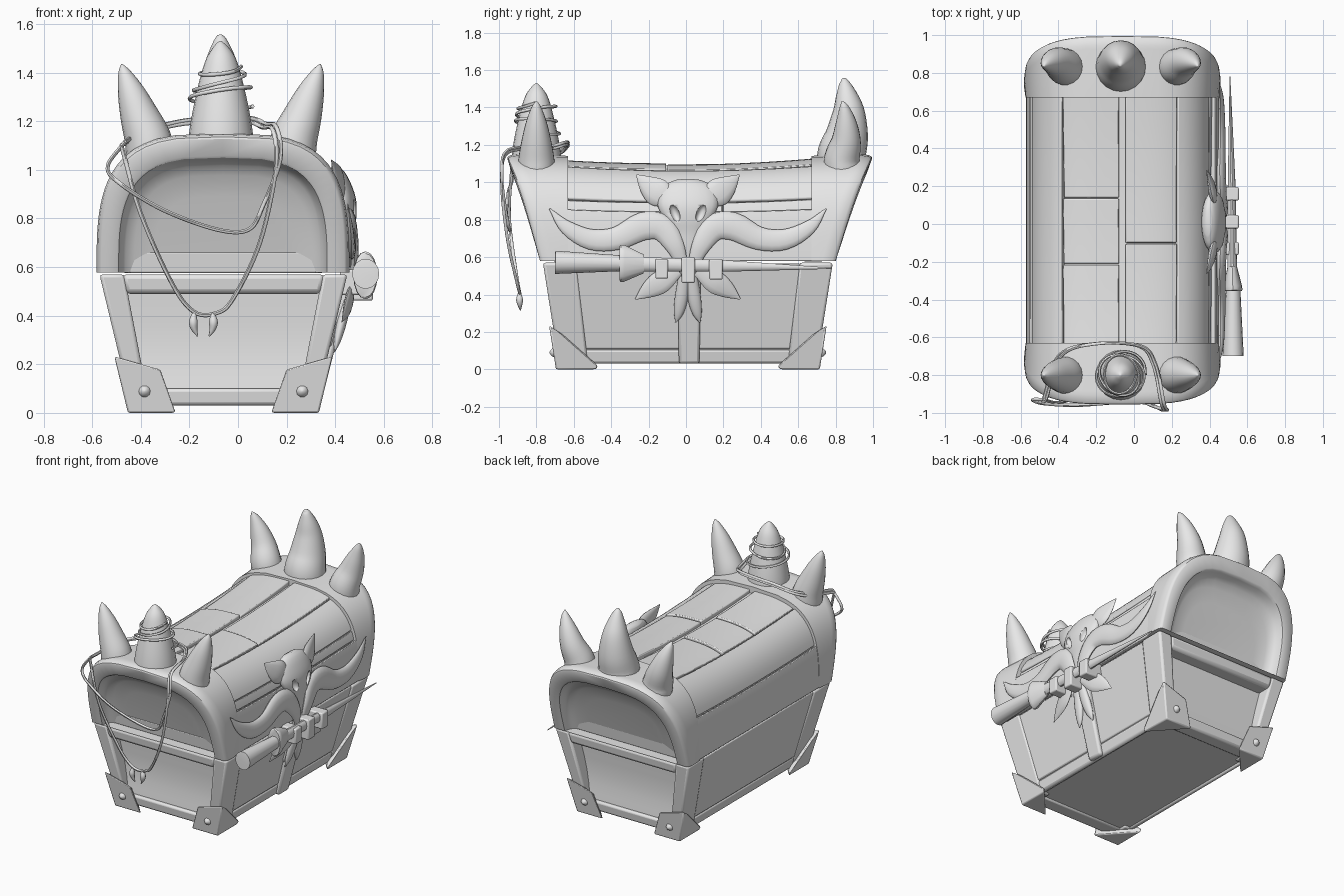
import bpy, bmesh, math, random
from mathutils import Vector

random.seed(4)
stone = bpy.data.materials.new("plain_grey")
stone.diffuse_color = (0.8, 0.8, 0.8, 1)
CX = -0.062


def finish(name, bm, bevel=0.0, angle=40):
    bmesh.ops.recalc_face_normals(bm, faces=bm.faces)
    me = bpy.data.meshes.new(name)
    bm.to_mesh(me)
    bm.free()
    ob = bpy.data.objects.new(name, me)
    bpy.context.collection.objects.link(ob)
    me.materials.append(stone)
    if bevel:
        m = ob.modifiers.new("soft_edges", 'BEVEL')
        m.width, m.segments = bevel, 2
    bpy.ops.object.select_all(action='DESELECT')
    ob.select_set(True)
    bpy.context.view_layer.objects.active = ob
    bpy.ops.object.shade_smooth_by_angle(angle=math.radians(angle))
    return ob


def loft(name, rings, bevel=0.0, angle=40):
    bm = bmesh.new()
    vs = [[bm.verts.new(p) for p in r] for r in rings]
    n = len(vs[0])
    for a, b in zip(vs, vs[1:]):
        for i in range(n):
            bm.faces.new((a[i], a[(i + 1) % n], b[(i + 1) % n], b[i]))
    bm.faces.new(vs[0])
    bm.faces.new(vs[-1])
    return finish(name, bm, bevel, angle)


def spline(pts, k):
    """Smooth path through (x, y, z, radius) points."""
    P = [Vector(p) for p in pts]
    P = [2 * P[0] - P[1]] + P + [2 * P[-1] - P[-2]]
    out = []
    for a, b, c, d in zip(P, P[1:], P[2:], P[3:]):
        for j in range(k):
            t = j / k
            out.append(0.5 * (2 * b + (c - a) * t + (2 * a - 5 * b + 4 * c - d) * t * t
                              + (3 * b - a - 3 * c + d) * t ** 3))
    return out + [P[-2]]


def sweep(name, pts, k=5, n=12, flat=1.0, angle=60):
    path = spline(pts, k) if k > 1 else [Vector(p) for p in pts]
    ref, rings = Vector((1, 0, 0)), []
    for i, p in enumerate(path):
        t = (path[min(i + 1, len(path) - 1)] - path[max(i - 1, 0)]).to_3d().normalized()
        ref = (ref - t * ref.dot(t)).normalized()
        side, r = t.cross(ref), max(p[3], 0.003)
        rings.append([p.to_3d() + (ref * math.cos(a) * flat + side * math.sin(a)) * r
                      for a in (2 * math.pi * j / n for j in range(n))])
    return loft(name, rings, angle=angle)


# ---- tapered body, addressed by u (x), v (y) in -1..1 and w (height) in 0..1
def body_point(u, v, w):
    return Vector((-0.06 + u * (0.38 + 0.13 * w), v * (0.69 + 0.085 * w) + 0.01, 0.03 + 0.54 * w))


def block(name, u0, u1, v0, v1, w0, w1, bevel=0.014):
    return loft(name, [[body_point(u, v, w) for u, v in ((u0, v0), (u1, v0), (u1, v1), (u0, v1))]
                       for w in (w0, w1)], bevel, 30)


block("body_core", -0.965, 0.965, -0.86, 0.86, 0.02, 0.98, 0)
for s in (-1, 1):
    for q in (-1, 1):
        block("corner_post", *sorted((0.8 * s, s)), *sorted((0.77 * q, q)), 0, 1)
    block("end_top_rail", -0.82, 0.82, *sorted((0.84 * s, 1.0 * s)), 0.85, 1, 0.02)
    block("end_bottom_rail", -0.85, 0.85, *sorted((0.84 * s, 0.985 * s)), 0, 0.13)
    # hollowed end panel, curving out to the bottom rail
    loft("end_panel", [[body_point(u, s * v, w) for u, v in ((-0.82, 0.84), (0.82, 0.84), (0.82, b), (-0.82, b))]
                       for w, b in ((0.1, 0.955), (0.2, 0.935), (0.32, 0.912), (0.46, 0.893),
                                    (0.62, 0.882), (0.9, 0.876))])
    block("side_bottom_rail", *sorted((0.9 * s, 0.985 * s)), -0.8, 0.8, 0, 0.14)
    block("side_board", *sorted((0.9 * s, 0.985 * s)), -0.78, 0.78, 0.145, 0.99, 0.008)
block("front_strap", 0.95, 1.05, -0.07, 0.09, 0, 0.95)

# ---- corner brackets with studs
for s in (-1, 1):
    for q in (-1, 1):
        def corner(dx, dy, z):
            w = (z - 0.03) / 0.54
            return (-0.06 + s * (0.40 + 0.13 * w - dx), 0.01 + q * (0.71 + 0.085 * w - dy), z)
        bm = bmesh.new()
        for p in ((0, 0, 0), (0, 0, 0.235), (0.18, 0, 0.18), (0.2, 0, 0),
                  (0, 0.07, 0.185), (0, 0.23, 0.02), (0, 0.22, 0)):
            bm.verts.new(corner(*p))
        bmesh.ops.convex_hull(bm, input=bm.verts)
        finish("corner_bracket", bm, 0.008, 30)
        for a, d in ((corner(0.09, 0, 0.09), Vector((0, q, 0))), (corner(0, 0.09, 0.09), Vector((s, 0, 0)))):
            a = Vector(a)
            sweep("bracket_stud", [(*(a - d * 0.01), 0.028), (*(a + d * 0.008), 0.02),
                                   (*(a + d * 0.02), 0.004)], 2, 10)


# ---- arched lid
def arch(t, s=1.0, sag=0.0):
    c, h = math.cos(math.pi * t), max(math.sin(math.pi * t), 0)
    return (CX + math.copysign(abs(c) ** 0.62, c) * 0.52 * s,
            0.578 + 0.572 * s * h ** 0.62 * (1 - sag))


N = 40
STEPS = [0.5 - 0.5 * math.copysign(abs(math.cos(math.pi * i / N)) ** 0.8, math.cos(math.pi * i / N))
         for i in range(N + 1)]
for q, inner, base, slope in ((-1, 0.63, 0.78, 0.32), (1, 0.67, 0.80, 0.355)):
    # each ring: scale of the arch, distance back from the sloping end face
    rings = [[(x, q * inner, z) for x, z in (arch(t, 0.9) for t in STEPS)],
             [(x, q * inner, z) for x, z in (arch(t, 0.985) for t in STEPS)]]
    for s, back in ((1.0, 0.075), (1.0, 0.055), (0.99, 0.02), (0.975, 0.005), (0.96, 0), (0.84, 0.0),
                    (0.825, 0.004), (0.815, 0.018), (0.80, 0.045), (0.77, 0.065), (0.7, 0.08), (0.55, 0.088)):
        rings.append([(x, q * (base + slope * (z - 0.578) - back - 0.035 * abs((x - CX) / 0.52) ** 4
                               * max(0, (z - 0.578) / 0.57)), z)
                      for x, z in (arch(t, s) for t in STEPS)])
    loft("lid_end_rim", rings, angle=32)
    block("lid_end_board", -0.8, 0.8, *sorted((0.8 * q, 0.925 * q)), 1.01, 1.17, 0.006)

ys = [-0.66 + 1.34 * i / 10 for i in range(11)]


def sag(y):
    return 0.05 * (1 - min(1, (y / 0.68) ** 2))


loft("lid_core", [[(x, y, z) for x, z in (arch(t, 0.91, sag(y)) for t in STEPS)] for y in ys])


def board(t0, t1, y0, y1, s0, s1):
    rings = []
    for i in range(7):
        f = i / 6
        y, s = y0 + (y1 - y0) * f, s0 + (s1 - s0) * f
        ts = [t0 + (t1 - t0) * j / 8 for j in range(9)]
        sec = [arch(t, s, sag(y)) for t in ts] + [arch(t, s - 0.06, sag(y)) for t in reversed(ts)]
        rings.append([(x, y, z) for x, z in sec])
    loft("lid_board", rings, 0.006, 35)


for t0, t1, s, cuts in ((0, 0.105, 0.985, ()), (0.109, 0.15, 0.945, (0.2,)), (0.154, 0.357, 0.95, ()),
                        (0.362, 0.4985, 0.955, (-0.1,)), (0.5015, 0.66, 0.95, (-0.21, 0.14)),
                        (0.665, 0.885, 0.955, ()), (0.89, 1, 0.98, ())):
    edges = [-0.665, *cuts, 0.69]
    for a, b in zip(edges, edges[1:]):
        d = random.uniform(0.004, 0.012) if cuts else 0
        board(t0, t1, a, b - 0.006, s - d, s + d)

# ---- spikes on both lid ends
for q, y, lean, tip in ((-1, -0.8, 0.0, 1.53), (1, 0.835, 0.035, 1.555)):
    sweep("middle_spike", [(-0.07, y, 1.10, 0.135), (-0.07, y, 1.16, 0.13), (-0.07, y + lean * 0.7, 1.25, 0.115),
                           (-0.07, y + lean, 1.37, 0.088), (-0.07, y + lean * 0.7, 1.46, 0.06),
                           (-0.072, y + lean * 0.3, tip - 0.02, 0.026), (-0.072, y, tip, 0.004)], 4, 20)
    for x0, s in ((-0.36, -1), (0.22, 1)):
        sweep("side_spike", [(x0, y, 1.065, 0.10), (x0 + 0.012 * s, y, 1.13, 0.096),
                             (x0 + 0.045 * s, y + lean * 0.6, 1.22, 0.08),
                             (x0 + 0.08 * s, y + lean * 0.6, 1.32, 0.056),
                             (x0 + 0.108 * s, y + lean * 0.3, 1.40, 0.026),
                             (x0 + 0.118 * s, y, 1.435, 0.003)], 4, 18)

# ---- cord wound round the front spike, necklaces and tooth charms
coil = []
for i in range(45):
    a, f = i / 44 * 6 * math.pi, i / 44
    r = 0.13 - 0.042 * f + 0.008 * math.sin(2.3 * a)
    coil.append((-0.07 + r * math.cos(a), -0.8 + r * math.sin(a),
                 1.27 + 0.16 * f + 0.022 * math.cos(a * 0.8 + 2), 0.008))
sweep("spike_cord", coil, 3, 6)
over = [(-0.48, -0.93, 1.10), (-0.40, -0.70, 1.145), (-0.22, -0.635, 1.19), (0.02, -0.645, 1.20),
        (0.10, -0.74, 1.175), (0.145, -0.95, 1.16)]
long_drop = [(0.155, -0.985, 1.0), (0.09, -0.955, 0.7), (-0.02, -0.905, 0.47), (-0.09, -0.89, 0.41),
             (-0.18, -0.89, 0.415), (-0.27, -0.91, 0.53), (-0.40, -0.945, 0.82), (-0.48, -0.93, 1.10)]
short_drop = [(0.16, -0.985, 1.03), (0.09, -0.965, 0.84), (0.03, -0.945, 0.74), (-0.10, -0.945, 0.74),
              (-0.32, -0.96, 0.82), (-0.50, -0.95, 0.93), (-0.55, -0.93, 1.0), (-0.48, -0.93, 1.10)]
for drop, up in ((long_drop, 0), (short_drop, 0.014)):
    sweep("necklace", [(x + up, y, z + up, 0.009) for x, y, z in over + drop], 7, 6)
for x, s in ((-0.18, 1), (-0.105, -1)):
    sweep("tooth_charm", [(x, -0.89, 0.41, 0.008), (x - 0.004 * s, -0.89, 0.375, 0.018),
                          (x, -0.888, 0.345, 0.013), (x + 0.014 * s, -0.885, 0.315, 0.002)], 4, 8)


# ---- beast-skull clasp on the right side
def face_x(z):
    return 0.365 + 0.24 * (z - 0.2) if z < 0.6 else 0.461 - 0.03 * (z - 0.6) - 0.32 * max(0, z - 0.84)


skull = sweep("skull", [(face_x(z) - 0.008, 0.01, z, r) for z, r in
                        ((1.01, 0.07), (0.985, 0.125), (0.94, 0.158), (0.87, 0.16), (0.80, 0.125), (0.73, 0.085),
                         (0.64, 0.05), (0.5, 0.045), (0.3, 0.06), (0.27, 0.045))], 4, 20, 0.32)
# slanted eye sockets
for s in (-1, 1):
    bm = bmesh.new()
    bmesh.ops.create_uvsphere(bm, u_segments=14, v_segments=8, radius=0.04)
    eye = finish("eye_cutter", bm)
    eye.location = (0.485, 0.01 + 0.07 * s, 0.835)
    eye.scale = (0.8, 0.6, 1.2)
    eye.rotation_euler = (-0.4 * s, 0, 0)
    eye.hide_render = True
    eye.hide_set(True)
    m = skull.modifiers.new("eye", 'BOOLEAN')
    m.object, m.solver = eye, 'EXACT'


def flat_part(name, pts, flat):
    for s in (-1, 1):
        sweep(name, [(face_x(z) + dx, 0.01 + s * y, z, r) for y, z, r, dx in pts], 4, 12, flat)


flat_part("curled_horn", ((0.03, 0.56, 0.03, 0.02), (0.07, 0.66, 0.05, 0.02), (0.14, 0.755, 0.07, 0.01),
                          (0.24, 0.765, 0.075, 0.005), (0.38, 0.70, 0.062, 0.005), (0.52, 0.695, 0.055, 0.005),
                          (0.65, 0.76, 0.037, 0.005), (0.74, 0.86, 0.003, 0.005)), 0.35)
flat_part("ear", ((0.09, 0.90, 0.04, 0), (0.16, 0.945, 0.075, 0), (0.22, 0.99, 0.05, 0),
                  (0.275, 1.04, 0.003, 0.0)), 0.28)
flat_part("lower_leaf", ((0.05, 0.53, 0.03, 0.03), (0.14, 0.47, 0.06, 0.03), (0.21, 0.425, 0.045, 0.025),
                         (0.28, 0.375, 0.003, 0.02)), 0.25)
flat_part("snout_fork", ((0.02, 0.5, 0.03, 0.02), (0.035, 0.38, 0.035, 0.02), (0.05, 0.30, 0.025, 0.02),
                         (0.065, 0.25, 0.003, 0.02)), 0.6)

# ---- dagger-shaped pin (grip, guard, blade) and its staples
sweep("pin_grip", [(0.525, -0.70, 0.572, 0.05), (0.525, -0.699, 0.572, 0.062), (0.525, -0.34, 0.567, 0.042)],
      1, 16, 0.9, 35)
sweep("pin_guard", [(0.525, -0.356, 0.566, 0.09), (0.525, -0.35, 0.566, 0.098), (0.523, -0.33, 0.566, 0.098),
                    (0.52, -0.225, 0.563, 0.05)], 1, 16, 0.5, 35)
sweep("pin_blade", [(0.52, -0.25, 0.562, 0.04), (0.517, 0.2, 0.553, 0.032), (0.508, 0.78, 0.54, 0.003)],
      1, 14, 0.65, 35)
for y, hw, z0, z1 in ((-0.13, 0.034, 0.485, 0.59), (0.012, 0.036, 0.462, 0.6), (0.16, 0.036, 0.48, 0.59)):
    loft("staple", [[(x, y + dy * hw, z) for x, dy in ((0.42, -1), (0.555, -1), (0.555, 1), (0.42, 1))]
                    for z in (z0, z1)], 0.008, 30)
